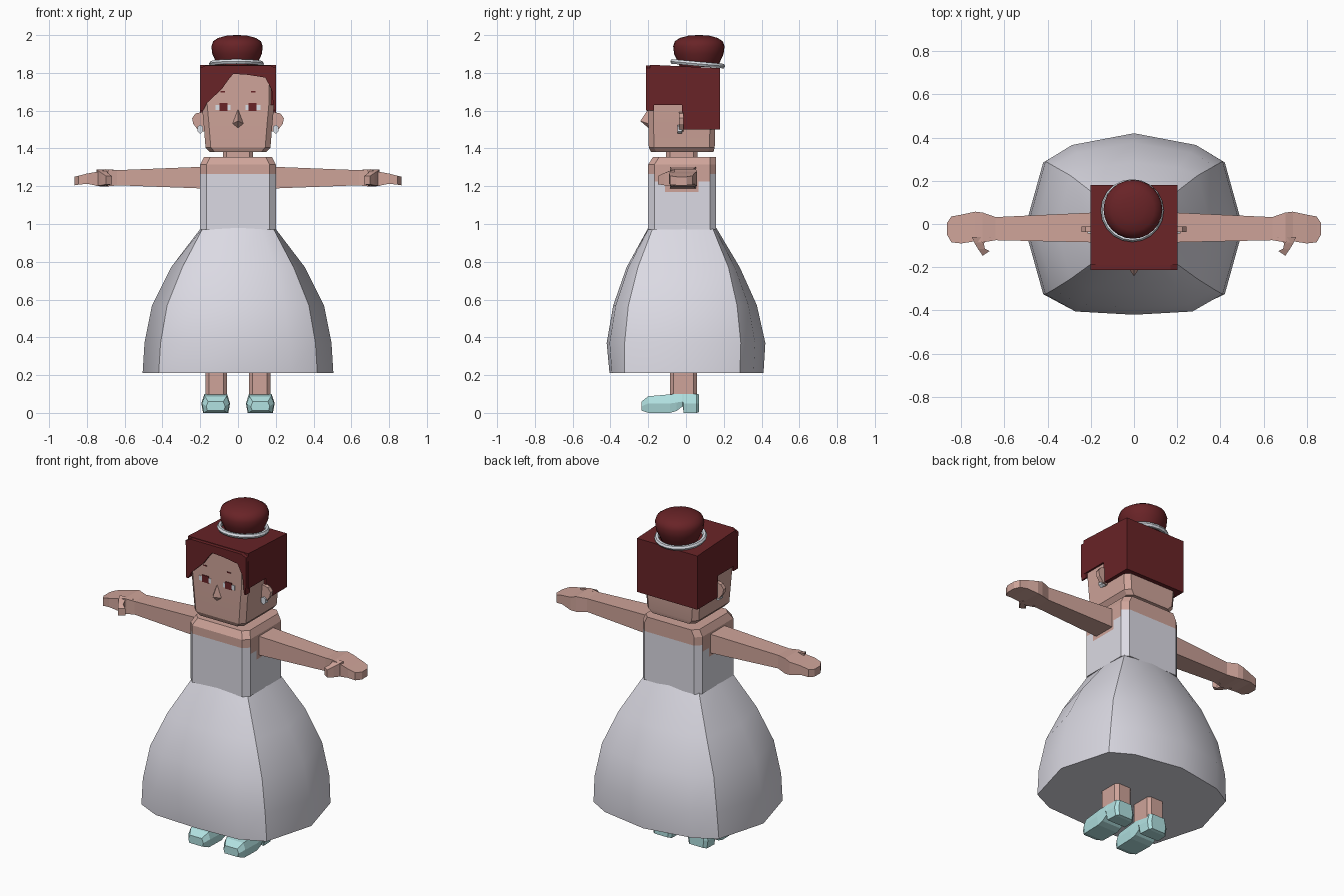
import bpy, bmesh, math
from mathutils import Vector

if "Cube" in bpy.data.objects:
    bpy.data.objects.remove(bpy.data.objects["Cube"])


def material(name, rgb):
    m = bpy.data.materials.new(name)
    m.diffuse_color = (*rgb, 1)
    m.use_nodes = True
    m.node_tree.nodes["Principled BSDF"].inputs["Base Color"].default_value = m.diffuse_color
    return m


SKIN = material("skin", (0.62, 0.37, 0.32))
HAIR = material("dark_red_hair", (0.14, 0.017, 0.02))
DRESS = material("pale_dress", (0.71, 0.70, 0.77))
SHOE = material("aqua_shoe", (0.44, 0.75, 0.75))
WHITE = material("pearl_white", (0.78, 0.82, 0.88))


def finish(name, bm, mats, smooth=None, mirror=False):
    bmesh.ops.recalc_face_normals(bm, faces=bm.faces)
    me = bpy.data.meshes.new(name)
    bm.to_mesh(me)
    bm.free()
    ob = bpy.data.objects.new(name, me)
    bpy.context.collection.objects.link(ob)
    for m in mats:
        me.materials.append(m)
    if smooth:
        bpy.ops.object.select_all(action='DESELECT')
        ob.select_set(True)
        bpy.context.view_layer.objects.active = ob
        bpy.ops.object.shade_smooth_by_angle(angle=math.radians(smooth))
    if mirror:
        ob.modifiers.new("mirror", 'MIRROR')
    return ob


def loft_mesh(rings):
    """Skin a list of equal-length closed rings and cap both ends."""
    bm = bmesh.new()
    vs = [[bm.verts.new(p) for p in r] for r in rings]
    n = len(vs[0])
    for a, b in zip(vs, vs[1:]):
        for i in range(n):
            j = (i + 1) % n
            bm.faces.new((a[i], a[j], b[j], b[i]))
    bm.faces.new(vs[0])
    bm.faces.new(vs[-1])
    return bm


def loft(name, rings, mat, **kw):
    return finish(name, loft_mesh(rings), [mat], **kw)


def chamfered(x0, x1, y0, y1, z, c):
    """Rectangle with cut corners at height z."""
    return [(x0 + c, y0, z), (x1 - c, y0, z), (x1, y0 + c, z), (x1, y1 - c, z),
            (x1 - c, y1, z), (x0 + c, y1, z), (x0, y1 - c, z), (x0, y0 + c, z)]


def xrect(x, y0, y1, z0, z1):
    return [(x, y0, z0), (x, y1, z0), (x, y1, z1), (x, y0, z1)]


def yplate(name, outline, y0, y1, mat, **kw):
    """Outline in x/z given thickness along y."""
    return loft(name, [[(x, y, z) for x, z in outline] for y in (y0, y1)], mat, **kw)


def rect(cx, cz, w, h):
    return [(cx - w, cz - h), (cx + w, cz - h), (cx + w, cz + h), (cx - w, cz + h)]


# skirt: height, side x, corner x, front y, front corner y, back corner y, back y
rings = []
for z, s, cx, f, cf, cb, b in [
        (0.21, .505, .42, -.405, -.325, .285, .41),
        (0.37, .495, .41, -.42, -.325, .29, .42),
        (0.57, .455, .375, -.385, -.305, .27, .375),
        (0.77, .355, .295, -.315, -.255, .225, .285),
        (0.98, .195, .185, -.20, -.175, .14, .16)]:
    half = [(cx * .66, cf + .84 * (f - cf)), (cx, cf), (s, -.02),
            (cx, cb), (cx * .7, cb + .58 * (b - cb))]
    ring = [(0, f)] + half + [(0, b)] + [(-x, y) for x, y in reversed(half)]
    rings.append([(x, y, z) for x, y in ring])
loft("skirt", rings, DRESS, smooth=35)

# torso: pale bodice below the neckline and armholes, skin above
bm = loft_mesh([chamfered(-.2, .2, -.2, .16, .97, .033),
                chamfered(-.2, .2, -.2, .16, 1.315, .033),
                chamfered(-.18, .18, -.175, .16, 1.355, .033)])
for co, no in [((0, 0, 1.17), (0, 0, 1)), ((0, 0, 1.225), (0, 0, 1)),
               ((0, 0, 1.265), (0, 0, 1)), ((0, -.11, 0), (0, 1, 0)), ((0, .065, 0), (0, 1, 0))]:
    bmesh.ops.bisect_plane(bm, geom=bm.verts[:] + bm.edges[:] + bm.faces[:],
                           plane_co=co, plane_no=no)
for fc in bm.faces:
    c = fc.calc_center_median()
    limit = 1.265
    if abs(c.x) > .19:
        limit = 1.17 if -.11 < c.y < .065 else 1.225
    fc.material_index = 1 if c.z > limit else 0
finish("torso", bm, [DRESS, SKIN])

# neck and head
loft("neck", [chamfered(-.08, .08, -.105, .06, z, .02) for z in (1.34, 1.40)], SKIN)
loft("head", [chamfered(-w, w, y0, y1, z, .028) for z, w, y0, y1 in [
    (1.38, .15, -.185, .145), (1.405, .172, -.197, .152), (1.53, .182, -.2, .155),
    (1.64, .192, -.2, .155), (1.82, .192, -.2, .155)]], SKIN, smooth=20)

# nose
bm = bmesh.new()
tip = bm.verts.new((0, -.242, 1.545))
base = [bm.verts.new(p) for p in [(0, -.195, 1.615), (-.032, -.195, 1.53),
                                  (0, -.195, 1.505), (.032, -.195, 1.53)]]
for i in range(4):
    bm.faces.new((tip, base[i], base[(i + 1) % 4]))
bm.faces.new(base)
finish("nose", bm, [SKIN])

# eyes and brows
yplate("eye_white", rect(.08, 1.617, .04, .014), -.203, -.198, WHITE, mirror=True)
yplate("iris", rect(.077, 1.62, .022, .021), -.205, -.198, HAIR, mirror=True)
yplate("brow", rect(.08, 1.70, .012, .003), -.203, -.198, HAIR, mirror=True)

# ears with earrings
yplate("ear", [(.18, 1.49), (.21, 1.495), (.237, 1.53), (.243, 1.56),
               (.225, 1.585), (.18, 1.595)], -.036, -.012, SKIN, mirror=True)
yplate("earring", [(.185, 1.49), (.20, 1.478), (.215, 1.49), (.215, 1.515),
                   (.20, 1.525), (.185, 1.515)], -.045, -.02, WHITE, mirror=True)

# hair block, cut away in front of the ears
side = [(-.19, 1.63), (-.02, 1.63), (-.02, 1.5), (.18, 1.5), (.18, 1.825), (-.19, 1.843)]
loft("hair", [[(x, y, z) for y, z in side] for x in (-.202, .202)], HAIR)
# swept fringe
fringe = [(-.2, 1.60), (-.185, 1.60), (-.165, 1.64), (-.085, 1.715), (-.05, 1.765),
          (-.025, 1.795), (.05, 1.79), (.145, 1.775), (.178, 1.71), (.19, 1.60),
          (.2, 1.60), (.202, 1.825), (.17, 1.84), (-.17, 1.84), (-.202, 1.825)]
yplate("fringe", fringe, -.212, -.17, HAIR)

# bun and its band
bun = [(.10, 1.83), (.115, 1.865), (.131, 1.90), (.136, 1.94), (.127, 1.967),
       (.10, 1.985), (.055, 1.997), (.01, 2.0)]
loft("bun", [[(-.005 + r * math.cos(a * math.tau / 24), .068 + r * math.sin(a * math.tau / 24), z)
              for a in range(24)] for r, z in bun], HAIR, smooth=50)
bpy.ops.mesh.primitive_torus_add(major_radius=.132, minor_radius=.014, major_segments=20,
                                 minor_segments=6, location=(-.008, .062, 1.848),
                                 rotation=(-.09, 0, 0))
band = bpy.context.object
band.name = "bun_band"
band.data.materials.append(WHITE)

# arms with hands, then thumbs
loft("arm", [xrect(*r) for r in [
    (.185, -.085, .053, 1.188, 1.303), (.64, -.075, .032, 1.205, 1.285),
    (.70, -.085, .053, 1.198, 1.29), (.735, -.08, .057, 1.20, 1.278),
    (.80, -.09, .043, 1.213, 1.267), (.845, -.085, .035, 1.208, 1.255),
    (.865, -.05, .005, 1.205, 1.25)]], SKIN, mirror=True)
loft("thumb", [[(x0, ya, z0), (x1, yb, z0), (x1, yb, z1), (x0, ya, z1)]
               for x0, ya, x1, yb, z0, z1 in [
    (.66, -.06, .75, -.06, 1.20, 1.288), (.695, -.09, .738, -.088, 1.203, 1.28),
    (.69, -.115, .722, -.115, 1.205, 1.27), (.668, -.125, .70, -.147, 1.21, 1.255)]],
     SKIN, mirror=True)

# legs and heeled shoes
loft("leg", [chamfered(.058, .172, -.085, .058, z, .018) for z in (.08, .23)],
     SKIN, mirror=True)
rings = []
for y, zb, zm, zt, w in [(-.235, .012, .035, .06, .05), (-.20, 0, .05, .088, .072),
                         (-.085, 0, .05, .098, .076), (-.05, .01, .055, .1, .074),
                         (-.018, .035, .06, .1, .072), (-.012, 0, .05, .1, .072),
                         (.055, 0, .05, .1, .068), (.07, .005, .05, .098, .05)]:
    c = .118
    rings.append([(c - w * .88, y, zb), (c + w * .88, y, zb), (c + w, y, zm),
                  (c + w * .8, y, zt), (c - w * .8, y, zt), (c - w, y, zm)])
loft("shoe", rings, SHOE, mirror=True)
